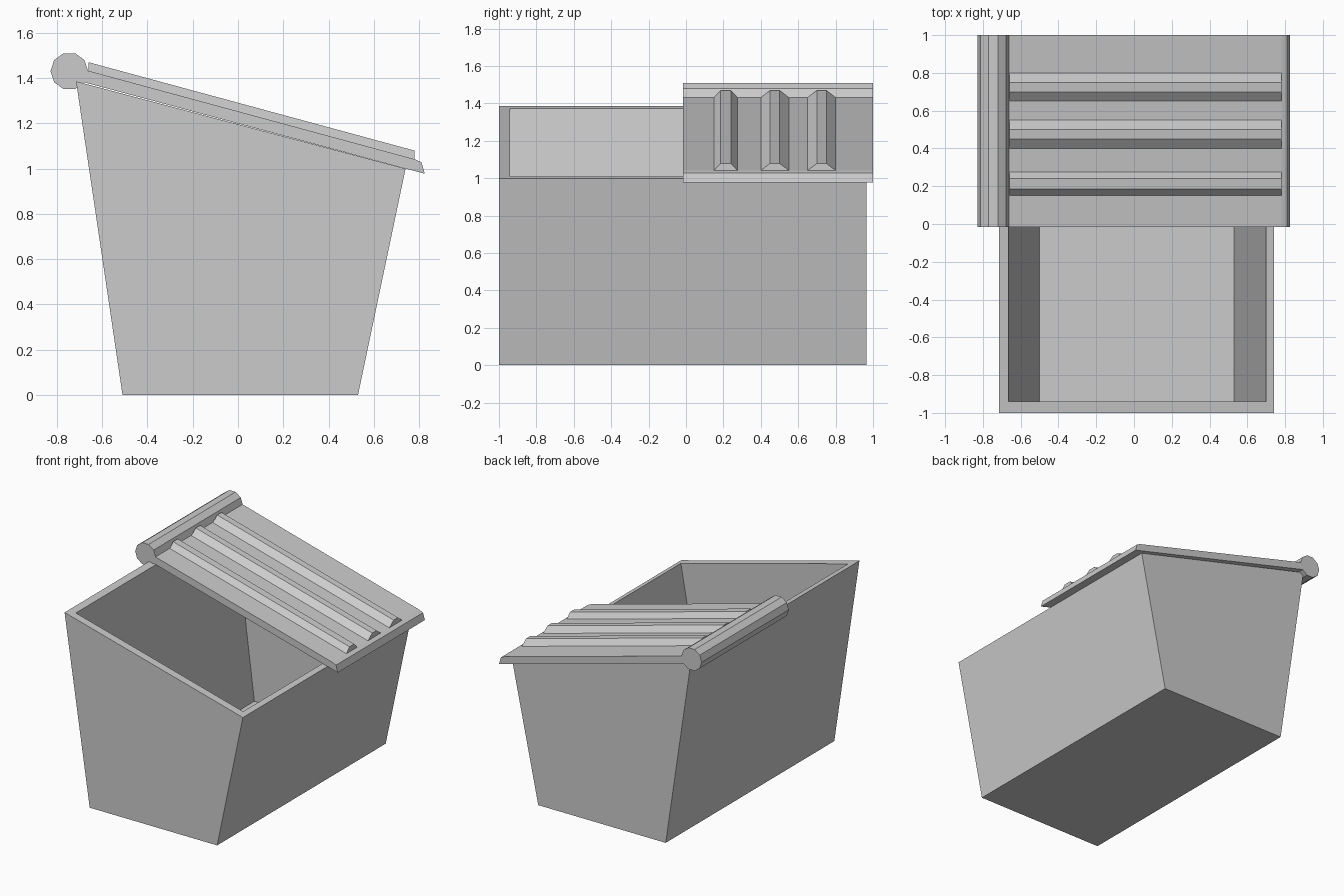
import bpy, bmesh, math

if "Cube" in bpy.data.objects:
    bpy.data.objects.remove(bpy.data.objects["Cube"])


def finish(name, bm):
    bmesh.ops.recalc_face_normals(bm, faces=bm.faces)
    mesh = bpy.data.meshes.new(name)
    bm.to_mesh(mesh)
    bm.free()
    obj = bpy.data.objects.new(name, mesh)
    bpy.context.collection.objects.link(obj)
    return obj


def loft(name, rings):
    """Closed solid through a sequence of equal-sized vertex rings."""
    bm = bmesh.new()
    loops = [[bm.verts.new(p) for p in ring] for ring in rings]
    for a, b in zip(loops, loops[1:]):
        n = len(a)
        for i in range(n):
            j = (i + 1) % n
            bm.faces.new((a[i], a[j], b[j], b[i]))
    bm.faces.new(loops[0])
    bm.faces.new(loops[-1])
    return finish(name, bm)


def along_y(name, profile, y0, y1):
    return loft(name, [[(x, y, z) for x, z in profile] for y in (y0, y1)])


def rect(x0, x1, y0, y1, z_at):
    return [(x, y, z_at(x)) for x, y in ((x0, y0), (x1, y0), (x1, y1), (x0, y1))]


def rim(x):
    return 1.385 - 0.265 * (x + 0.715)


def lid_top(x):
    return 1.43 - 0.271 * (x + 0.655)


# Open tapered bin: outside up to the sloped rim, then down to the inner floor
loft("bin_body", [
    rect(-0.51, 0.53, -1.0, 0.965, lambda x: 0.0),
    rect(-0.715, 0.74, -1.0, 0.965, rim),
    rect(-0.665, 0.70, -0.94, 0.905, rim),
    rect(-0.50, 0.53, -0.94, 0.905, lambda x: 0.06),
])

# Sloped lid covering the rear half
along_y("lid", [(-0.71, 1.389), (0.825, 0.977), (0.81, 1.028),
                (0.78, lid_top(0.78)), (-0.70, lid_top(-0.70))], -0.015, 1.0)

# Hinge rod along the high edge, ten-sided
along_y("hinge_rod", [(-0.745 + 0.083 * math.cos(math.tau * i / 10),
                       1.43 + 0.083 * math.sin(math.tau * i / 10))
                      for i in range(10)], -0.015, 1.0)

# Raised ribs with sloping flanks
for k, (y0, y1, y2, y3) in enumerate([(0.15, 0.185, 0.24, 0.275),
                                      (0.40, 0.45, 0.50, 0.55),
                                      (0.65, 0.70, 0.75, 0.80)]):
    section = [(y0, -0.01), (y0, 0.0), (y1, 0.038), (y2, 0.038), (y3, 0.0), (y3, -0.01)]
    loft(f"lid_rib_{k + 1}", [[(x, y, lid_top(x) + h) for y, h in section]
                              for x in (-0.66, 0.78)])
